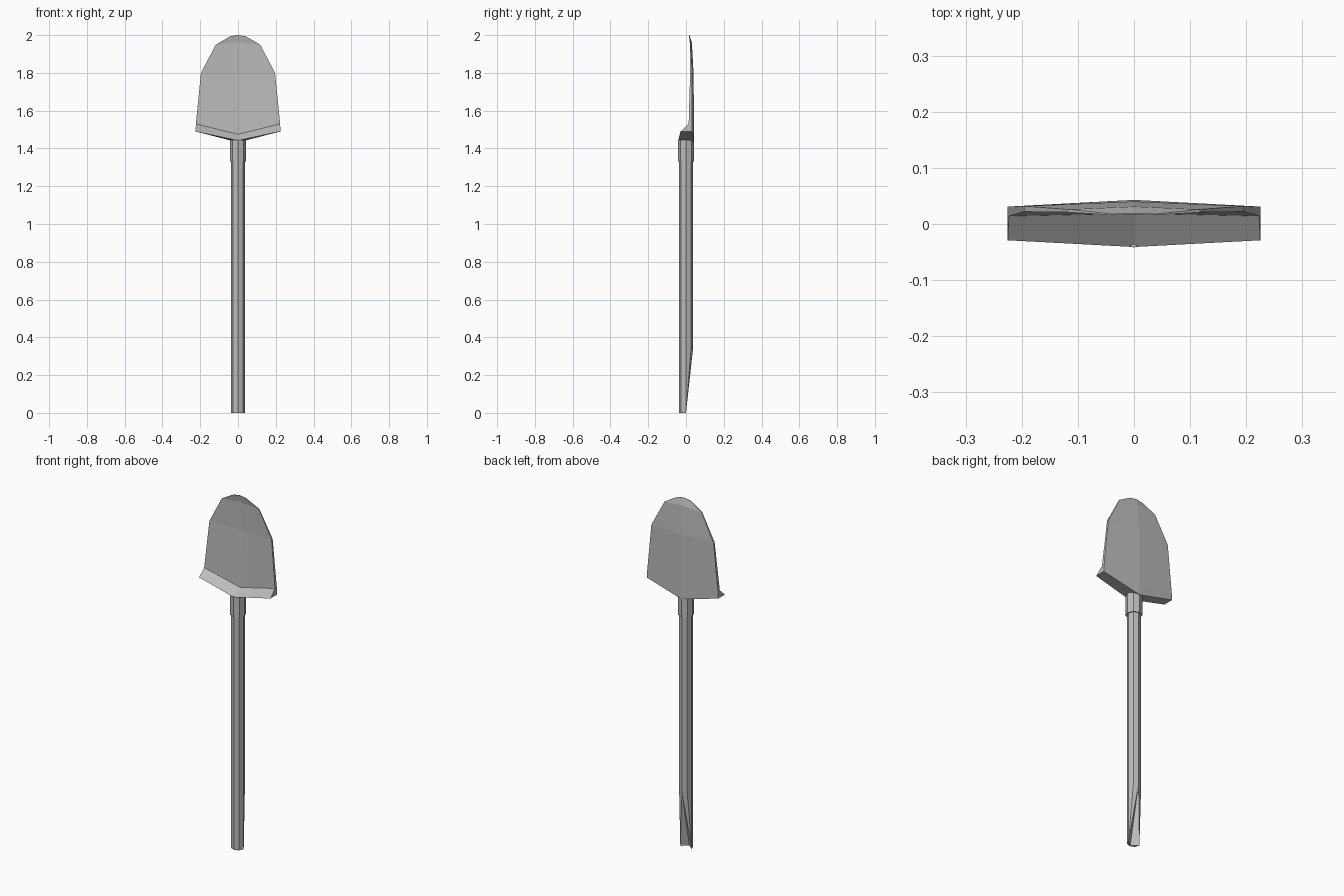
import bpy, bmesh
from math import sin, cos, pi

if "Cube" in bpy.data.objects:
    bpy.data.objects.remove(bpy.data.objects["Cube"], do_unlink=True)

metal = bpy.data.materials.new("plain grey")
metal.use_nodes = True
metal.diffuse_color = (0.5, 0.5, 0.5, 1)
metal.node_tree.nodes["Principled BSDF"].inputs["Base Color"].default_value = (0.5, 0.5, 0.5, 1)

SIDES = 8


def finish(bm, name):
    bmesh.ops.remove_doubles(bm, verts=bm.verts, dist=0.0005)
    bmesh.ops.recalc_face_normals(bm, faces=bm.faces)
    mesh = bpy.data.meshes.new(name)
    bm.to_mesh(mesh)
    bm.free()
    mesh.materials.append(metal)
    obj = bpy.data.objects.new(name, mesh)
    bpy.context.scene.collection.objects.link(obj)
    return obj


def ring(bm, radius, z):
    # Corner 0 points to the left side, corner 2 to the back
    return [bm.verts.new((radius * cos(2 * pi * i / SIDES), radius * sin(2 * pi * i / SIDES), z))
            for i in range(SIDES)]


def bridge(bm, a, b):
    n = len(a)
    for i in range(n):
        j = (i + 1) % n
        bm.faces.new((a[i], a[j], b[j], b[i]))


# Handle: octagonal pole whose back is scooped away at the lower end
bm = bmesh.new()
R = 0.036
foot, shoulder, top = ring(bm, R, 0), ring(bm, R, 0.33), ring(bm, R, 1.36)
bridge(bm, shoulder, top)
bm.faces.new(top)
for i in range(4, SIDES):
    j = (i + 1) % SIDES
    bm.faces.new((foot[i], foot[j], shoulder[j], shoulder[i]))
foot[2].co.y = -0.03
for side, diag in ((0, 1), (4, 3)):
    bm.faces.new((foot[side], shoulder[diag], shoulder[side]))
    bm.faces.new((foot[side], shoulder[2], shoulder[diag]))
    bm.faces.new((foot[side], foot[2], shoulder[2]))
bm.faces.new([foot[i] for i in (0, 2, 4, 5, 6, 7)])
for i in (1, 3):
    bm.verts.remove(foot[i])
finish(bm, "handle")

# Socket: slightly wider collar between handle and blade
bm = bmesh.new()
low, high = ring(bm, 0.042, 1.33), ring(bm, 0.042, 1.445)
bridge(bm, low, high)
bm.faces.new(low[::-1])
bm.faces.new(high)
finish(bm, "socket")

# Blade: loops of six points, each row being
# half width, edge z, middle z, front y edge/middle, back y edge/middle
rows = [
    (0.225, 1.49, 1.442, -0.029, -0.041, 0.031, 0.043),
    (0.223, 1.53, 1.475, 0.014, 0.019, 0.031, 0.043),
    (0.196, 1.80, 1.80, 0.022, 0.030, 0.032, 0.040),
    (0.117, 1.95, 1.96, 0.021, 0.025, 0.026, 0.031),
    (0.040, 1.994, 2.00, 0.016, 0.017, 0.018, 0.019),
]
bm = bmesh.new()
loops = []
for w, ze, zm, fe, fm, be, bk in rows:
    points = [(-w, fe, ze), (0, fm, zm), (w, fe, ze), (w, be, ze), (0, bk, zm), (-w, be, ze)]
    loops.append([bm.verts.new(p) for p in points])
for a, b in zip(loops, loops[1:]):
    bridge(bm, a, b)
# Underside and tip are folded along the middle
for l in (loops[0], loops[-1]):
    bm.faces.new((l[0], l[1], l[4], l[5]))
    bm.faces.new((l[1], l[2], l[3], l[4]))
loops[0][4].co.z -= 0.01
finish(bm, "blade")
